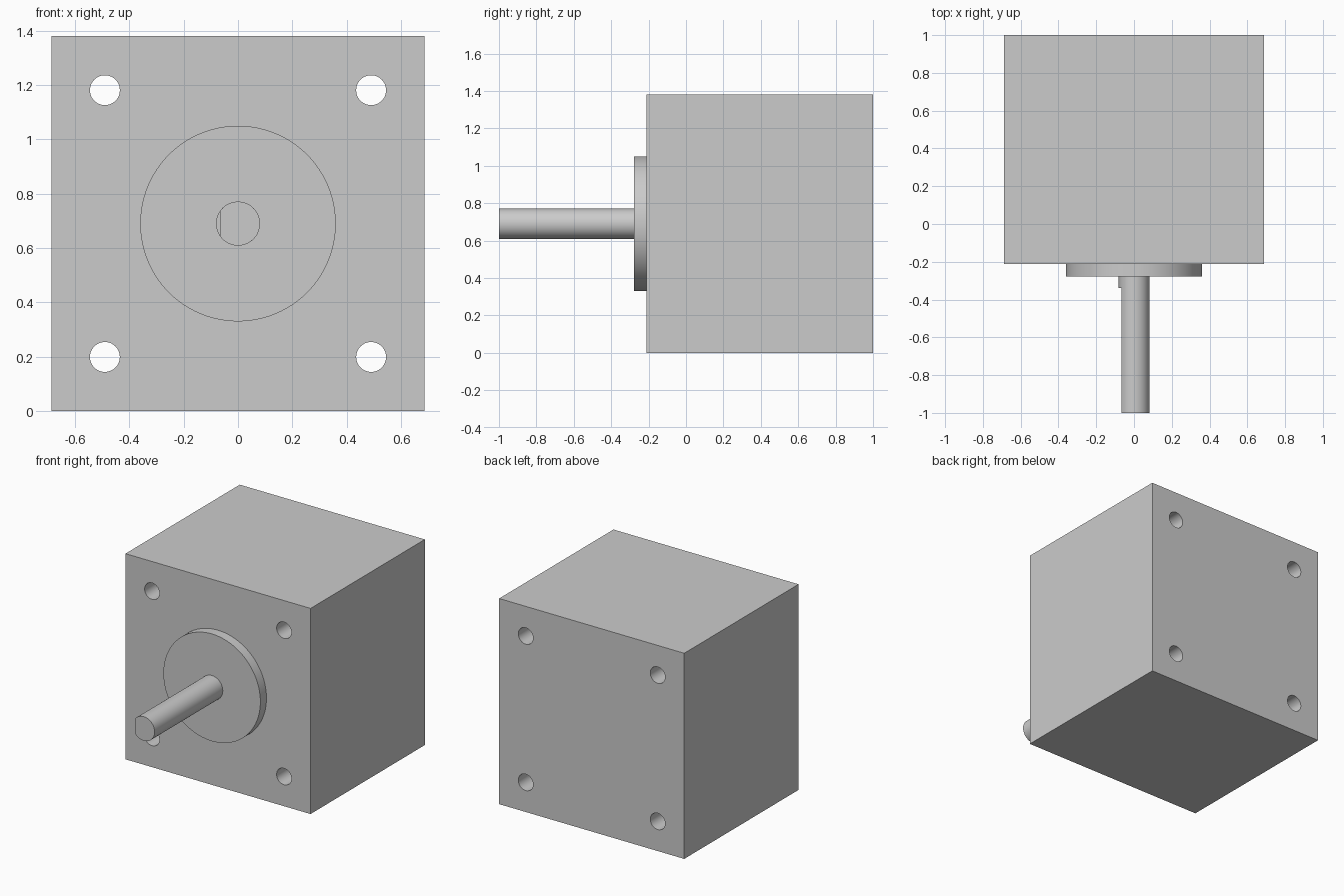
import bpy, bmesh
from math import sin, cos, pi, acos, radians

if "Cube" in bpy.data.objects:
    bpy.data.objects.remove(bpy.data.objects["Cube"])

CZ = 0.69           # height of the shaft axis
HALF = 0.687        # half width of the body


def arc(r, a0=0.0, a1=2 * pi, n=64, closed=True):
    """Points of a circle (closed) or an arc (open) in the x-z plane."""
    steps = n if closed else n - 1
    return [(r * cos(a0 + (a1 - a0) * i / steps),
             r * sin(a0 + (a1 - a0) * i / steps)) for i in range(n)]


def prism(name, profile, y0, y1, cx=0.0, cz=CZ):
    """Extrude an x-z profile along y."""
    bm = bmesh.new()
    face = bm.faces.new([bm.verts.new((cx + x, y0, cz + z)) for x, z in profile])
    ext = bmesh.ops.extrude_face_region(bm, geom=[face])
    verts = [v for v in ext["geom"] if isinstance(v, bmesh.types.BMVert)]
    bmesh.ops.translate(bm, verts=verts, vec=(0, y1 - y0, 0))
    bmesh.ops.recalc_face_normals(bm, faces=bm.faces)
    mesh = bpy.data.meshes.new(name)
    bm.to_mesh(mesh)
    bm.free()
    obj = bpy.data.objects.new(name, mesh)
    bpy.context.collection.objects.link(obj)
    return obj


def select_only(obj):
    bpy.ops.object.select_all(action='DESELECT')
    obj.select_set(True)
    bpy.context.view_layer.objects.active = obj


# Square motor body
body = prism("motor_body", [(-HALF, -CZ), (HALF, -CZ), (HALF, CZ), (-HALF, CZ)], -0.212, 1.0)

# Four screw holes running right through the body
for sx in (-1, 1):
    for sz in (-1, 1):
        cutter = prism("hole_cutter", arc(0.055, n=48), -0.4, 1.2, sx * 0.49, CZ + sz * 0.491)
        cutter.hide_render = True
        mod = body.modifiers.new("screw_hole", 'BOOLEAN')
        mod.operation = 'DIFFERENCE'
        mod.solver = 'EXACT'
        mod.object = cutter
        select_only(body)
        bpy.ops.object.modifier_apply(modifier=mod.name)
        bpy.data.objects.remove(cutter)

# Raised round pilot boss on the front face
boss = prism("pilot_boss", arc(0.36, n=96), -0.277, -0.212)

# Shaft: short round root, then a long section with a flat on the left
root = prism("shaft_root", arc(0.081), -0.34, -0.277)
flat = acos(0.066 / 0.081)
shaft = prism("shaft_with_flat", arc(0.081, -pi + flat, pi - flat, 56, False), -1.0, -0.34)

for obj in (body, boss, root, shaft):
    select_only(obj)
    bpy.ops.object.shade_smooth_by_angle(angle=radians(30))
